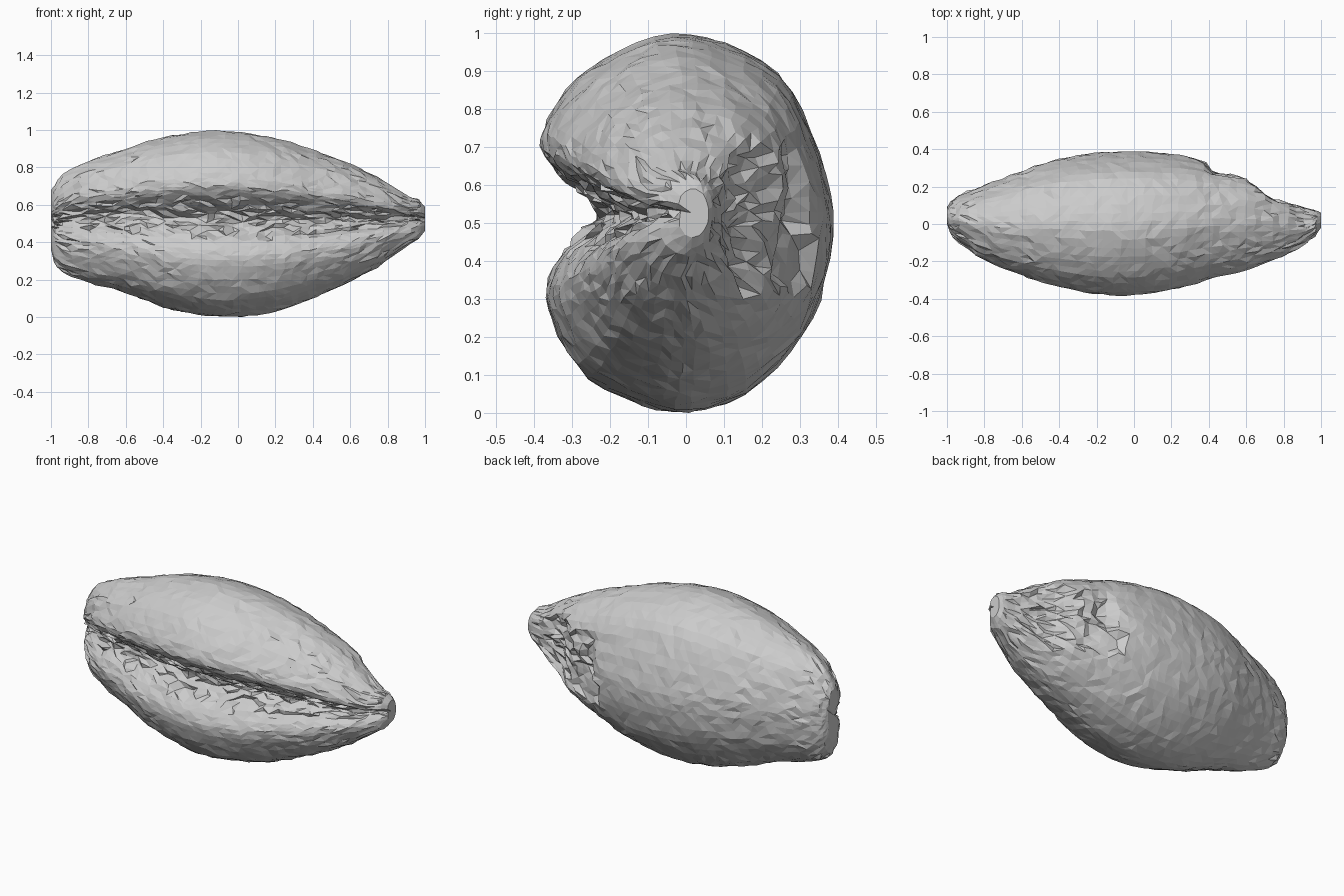
import bpy, bmesh, math, random
from mathutils import Vector, noise

if "Cube" in bpy.data.objects:
    bpy.data.objects.remove(bpy.data.objects["Cube"])

random.seed(4)

# Kidney cross-section (y, z) at the widest point, starting in the front groove
SECTION = [(-.24, .525), (-.29, .585), (-.355, .65), (-.385, .70), (-.37, .77),
           (-.29, .88), (-.18, .95), (-.04, .995), (.1, .97), (.24, .89),
           (.325, .74), (.375, .58), (.38, .46), (.35, .3), (.27, .16),
           (.15, .05), (0, 0), (-.12, .02), (-.26, .09), (-.34, .2),
           (-.375, .3), (-.355, .38), (-.29, .46)]

# Stations along the length: x, front y, back y, bottom z, top z
STATIONS = [(-1.0, .0, .09, .36, .68), (-.98, -.05, .12, .29, .71),
            (-.93, -.1, .155, .235, .765), (-.8, -.19, .205, .185, .835),
            (-.6, -.275, .28, .13, .9), (-.4, -.335, .345, .055, .965),
            (-.1, -.38, .382, 0, 1), (.2, -.35, .372, .03, .96),
            (.4, -.295, .335, .1, .895), (.6, -.245, .285, .19, .82),
            (.8, -.17, .17, .305, .715), (.9, -.115, .11, .38, .65),
            (.97, -.06, .08, .42, .625), (1.0, -.02, .06, .46, .59)]

# Depth limit that cuts the flat scar into the back near the narrow end
SCAR = [(-1, .5), (.3, .5), (.34, .36), (.42, .285), (.6, .245), (.7, .16),
        (.8, .12), (1, .065)]


def spline(pts, i, t, closed):
    """Catmull-Rom point between pts[i] and pts[i + 1]."""
    n = len(pts)
    p = [Vector(pts[(i + k) % n if closed else min(max(i + k, 0), n - 1)])
         for k in (-1, 0, 1, 2)]
    m1, m2 = (p[2] - p[0]) / 2, (p[3] - p[1]) / 2
    return (p[1] * (2*t**3 - 3*t*t + 1) + m1 * (t**3 - 2*t*t + t)
            + p[2] * (3*t*t - 2*t**3) + m2 * (t**3 - t*t))


def lerp_table(table, x):
    for (x0, y0), (x1, y1) in zip(table, table[1:]):
        if x <= x1:
            return y0 + (y1 - y0) * (x - x0) / (x1 - x0)
    return table[-1][1]


def station(x):
    for a, b in zip(STATIONS, STATIONS[1:]):
        if x <= b[0]:
            i, t = STATIONS.index(a), (x - a[0]) / (b[0] - a[0])
            # Smooth the side values with tangents scaled to uneven spacing
            out = []
            for k in range(1, 5):
                def slope(j):
                    lo, hi = STATIONS[max(j - 1, 0)], STATIONS[min(j + 1, len(STATIONS) - 1)]
                    return (hi[k] - lo[k]) / (hi[0] - lo[0])
                h = b[0] - a[0]
                out.append(a[k] * (2*t**3 - 3*t*t + 1) + slope(i) * h * (t**3 - 2*t*t + t)
                           + b[k] * (3*t*t - 2*t**3) + slope(i + 1) * h * (t**3 - t*t))
            return out
    return STATIONS[-1][1:]


profile = [spline(SECTION, i, k / 3, True) for i in range(len(SECTION)) for k in range(3)]
xs = [-1, -.992, -.98, -.96] + [-.93 + .045 * i for i in range(42)] + [.96, .98, 1]

# Seed body: loft the cross-section with slight irregularity
bm = bmesh.new()
rings = []
for x in xs:
    front, back, low, high = station(x)
    limit = lerp_table(SCAR, x)
    ring = []
    for p in profile:
        y = front + (p.x + .385) / .765 * (back - front)
        z = low + p.y * (high - low)
        jitter = .004
        if y > limit:                       # rough broken scar surface
            y = limit - random.uniform(0, .03) * min(1, (1 - x) * 4)
            jitter = .007
        elif p.x < -.23 and .42 < p.y < .64:  # ragged groove
            y += random.uniform(-.012, .025)
            jitter = .006
        edge = min(1, (1 - abs(x)) * 20)
        bump = noise.noise(Vector((x * 4, y * 9, z * 9))) * .008
        dx = random.uniform(-.012, .012) * edge
        ring.append(bm.verts.new((x + dx,
                                  y * (1 + bump) + random.uniform(-jitter, jitter) * edge,
                                  z + (z - .5) * bump * edge
                                  + random.uniform(-jitter, jitter) * edge)))
    rings.append(ring)

n = len(profile)
for r0, r1 in zip(rings, rings[1:]):
    for j in range(n):
        k = (j + 1) % n
        a, b, c, d = r0[j], r0[k], r1[k], r1[j]
        if random.random() < .5:
            bm.faces.new((a, b, c)), bm.faces.new((a, c, d))
        else:
            bm.faces.new((a, b, d)), bm.faces.new((b, c, d))

# Close both tips
for ring in (rings[0], rings[-1]):
    mid = sum((v.co for v in ring), Vector()) / n
    hub = bm.verts.new(mid)
    for j in range(n):
        bm.faces.new((ring[j], ring[(j + 1) % n], hub))

# Even out the crowded triangles at the tips, then orient outward
bmesh.ops.remove_doubles(bm, verts=bm.verts, dist=.014)
bmesh.ops.recalc_face_normals(bm, faces=bm.faces)

# Rest on the ground
low = min(v.co.z for v in bm.verts)
for v in bm.verts:
    v.co.z -= low

mesh = bpy.data.meshes.new("seed_body")
bm.to_mesh(mesh)
bm.free()
body = bpy.data.objects.new("seed_body", mesh)
bpy.context.collection.objects.link(body)
